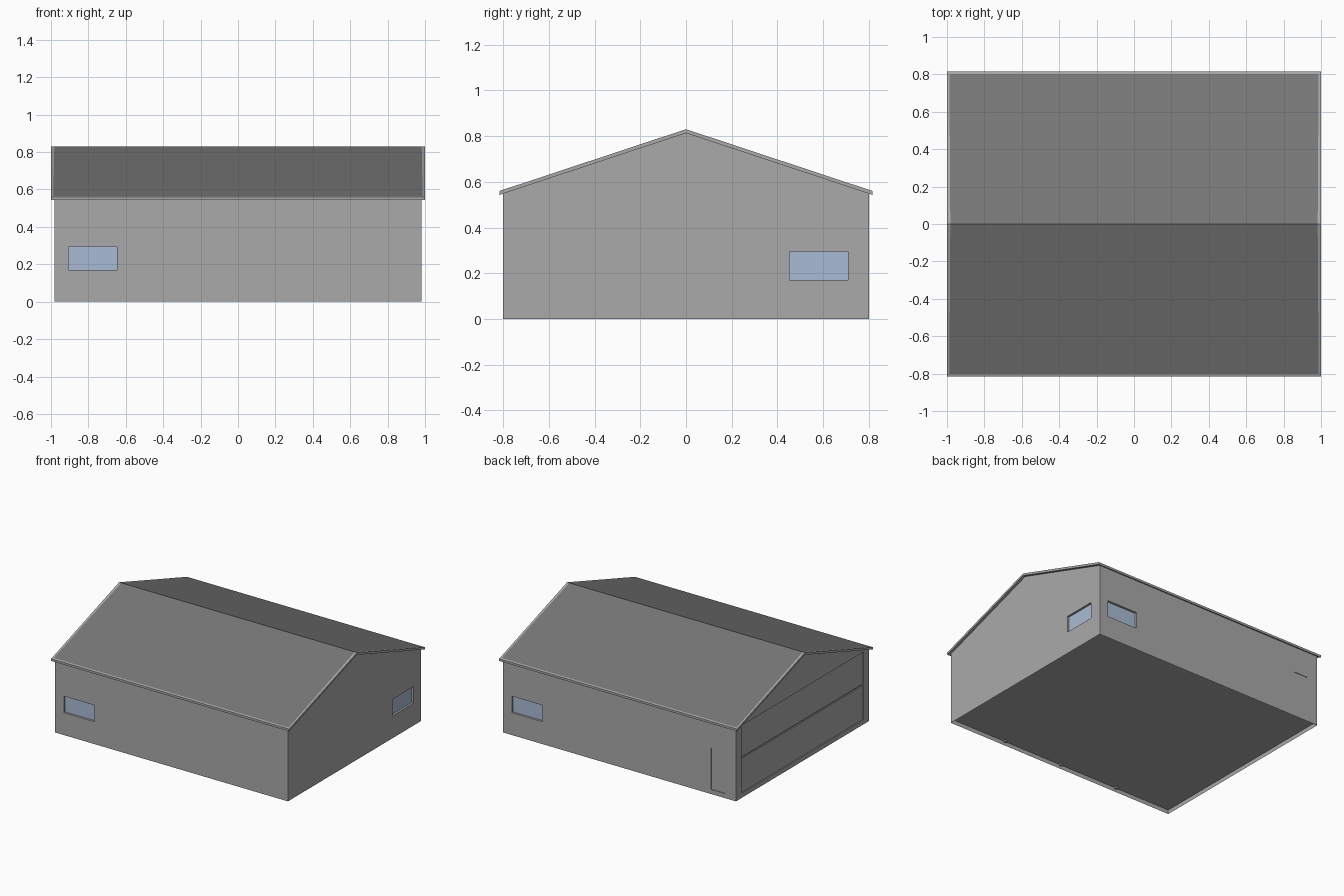
import bpy, bmesh
from mathutils import Vector

if "Cube" in bpy.data.objects:
    bpy.data.objects.remove(bpy.data.objects["Cube"])


def material(name, rgb):
    m = bpy.data.materials.new(name)
    m.diffuse_color = (*rgb, 1)
    m.use_nodes = True
    m.node_tree.nodes["Principled BSDF"].inputs["Base Color"].default_value = m.diffuse_color
    return m


WALL = material("wall grey", (0.40, 0.40, 0.40))
ROOF = material("roof dark grey", (0.185, 0.185, 0.185))
GLASS = material("window blue", (0.40, 0.50, 0.66))

SLOPE = 0.331
RIDGE, SLAB = 0.83, 0.017


def make(name, bm, *mats):
    bmesh.ops.recalc_face_normals(bm, faces=bm.faces)
    me = bpy.data.meshes.new(name)
    bm.to_mesh(me)
    bm.free()
    for m in mats:
        me.materials.append(m)
    ob = bpy.data.objects.new(name, me)
    bpy.context.collection.objects.link(ob)
    return ob


def prism(profile, half):
    # y/z profile extruded along x
    bm = bmesh.new()
    f = bm.faces.new([bm.verts.new((-half, y, z)) for y, z in profile])
    r = bmesh.ops.extrude_face_region(bm, geom=[f])
    for v in r["geom"]:
        if isinstance(v, bmesh.types.BMVert):
            v.co.x = half
    bmesh.ops.recalc_face_normals(bm, faces=bm.faces)
    return bm


def box(name, lo, hi, mat):
    bm = bmesh.new()
    bmesh.ops.create_cube(bm, size=1)
    lo, hi = Vector(lo), Vector(hi)
    for v in bm.verts:
        v.co = (lo + hi) / 2 + Vector([a * b for a, b in zip(v.co, hi - lo)])
    return make(name, bm, mat)


def under(y):
    return RIDGE - SLAB - SLOPE * abs(y)


# Gabled wall shell, underside floor set up inside the walls
bm = prism([(-.8, 0), (.8, 0), (.8, under(.8)), (0, under(0)), (-.8, under(.8))], .98)
floor = [f for f in bm.faces if f.normal.z < -.9]
bmesh.ops.inset_region(bm, faces=floor, thickness=.003)
for v in floor[0].verts:
    v.co.z = .03
walls = make("walls", bm, WALL)


def recess(lo, hi):
    c = box("cutter", lo, hi, WALL)
    c.hide_render = True
    mod = walls.modifiers.new("recess", 'BOOLEAN')
    mod.operation, mod.solver, mod.object = 'DIFFERENCE', 'EXACT', c
    bpy.context.view_layer.objects.active = walls
    bpy.ops.object.modifier_apply(modifier=mod.name)
    bpy.data.objects.remove(c)


# Windows on front, back and right walls
D, P = .02, .004
Z0, Z1 = .17, .295
for side, s, x0, x1 in (("front", -1, -.905, -.648), ("back", 1, .648, .905)):
    ys = sorted((s * (.8 - D), s * .9))
    recess((x0, ys[0], Z0), (x1, ys[1], Z1))
    ys = sorted((s * (.8 - D), s * (.8 - D + P)))
    box(side + "_window", (x0, ys[0], Z0), (x1, ys[1], Z1), GLASS)
recess((.98 - D, .453, Z0), (1.1, .708, Z1))
box("right_window", (.98 - D, .453, Z0), (.98 - D + P, .708, Z1), GLASS)

# Shallow side door in the back wall
recess((-.89, .796, .035), (-.77, .9, .35))

# Wide two-panel door in the left wall
recess((-1.1, -.735, .035), (-.965, .735, .55))
for name, z0, z1 in (("lower_door_panel", .035, .293), ("upper_door_panel", .304, .55)):
    box(name, (-.973, -.735, z0), (-.965, .735, z1), WALL)

# Post feet just showing beneath the floor
for x in (-.5, 0, .5):
    for s in (-1, 1):
        box("post_foot", (x - .01, s * .785 - .01, .018), (x + .01, s * .785 + .01, .032), WALL)

# Roof slab with dark panels inside a light trim
E = .815
top = [(y, RIDGE - SLOPE * abs(y)) for y in (-E, 0, E)]
bm = prism(top + [(y, z - SLAB) for y, z in reversed(top)], 1)
panels = [f for f in bm.faces if f.normal.z > .5]
bmesh.ops.inset_region(bm, faces=panels, thickness=.018)
for f in panels:
    f.material_index = 1
make("roof", bm, WALL, ROOF)
